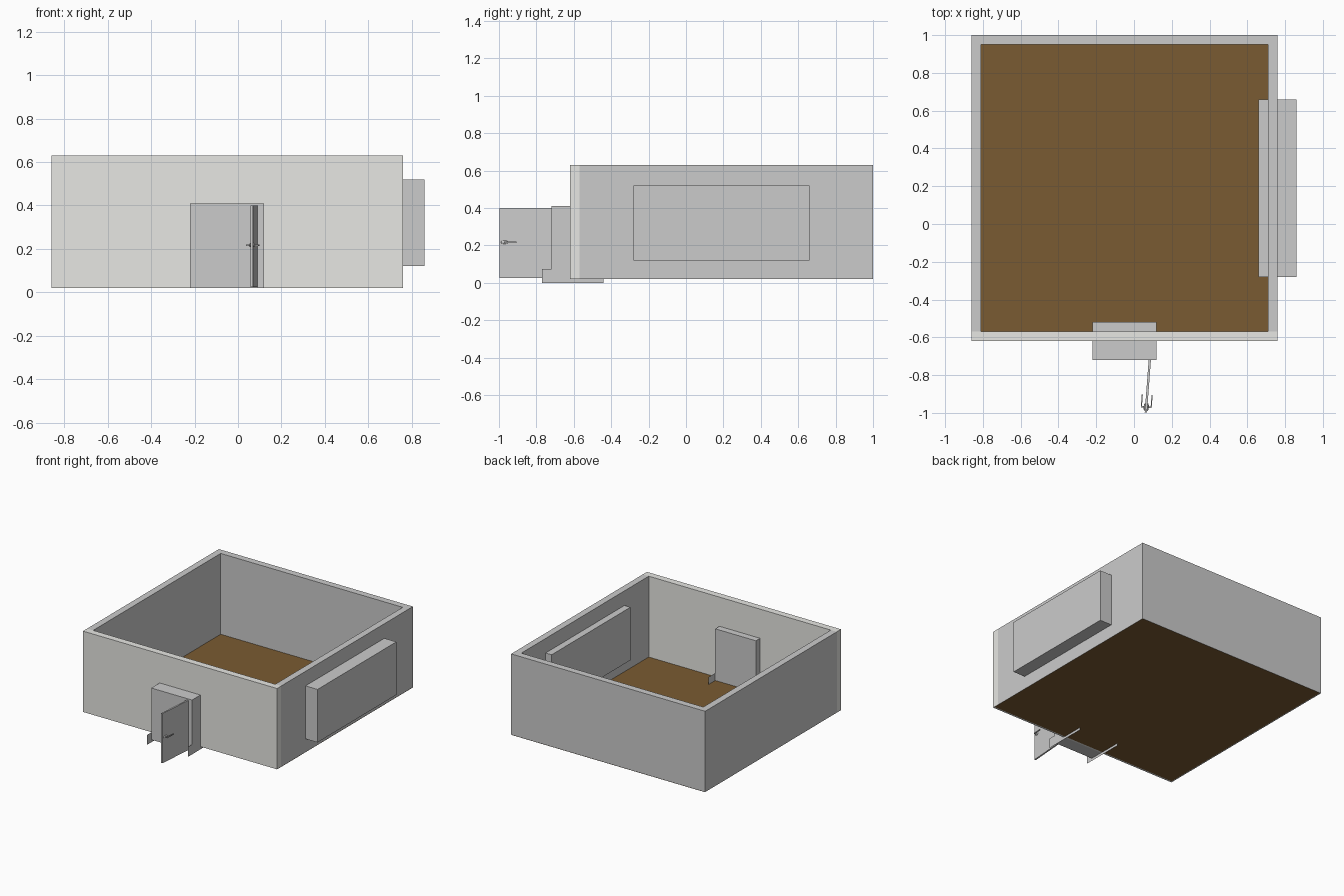
import bpy
import bmesh
from mathutils import Matrix, Vector

if "Cube" in bpy.data.objects:
    bpy.data.objects.remove(bpy.data.objects["Cube"])


def material(name, rgb):
    m = bpy.data.materials.new(name)
    m.diffuse_color = (*rgb, 1)
    m.use_nodes = True
    m.node_tree.nodes["Principled BSDF"].inputs["Base Color"].default_value = m.diffuse_color
    return m


def finish(bm, name, mat=None, matrix=None):
    me = bpy.data.meshes.new(name)
    bm.to_mesh(me)
    bm.free()
    ob = bpy.data.objects.new(name, me)
    bpy.context.collection.objects.link(ob)
    if matrix:
        ob.matrix_world = matrix
    if mat:
        me.materials.append(mat)
    return ob


def add_box(bm, lo, hi):
    lo, hi = Vector(lo), Vector(hi)
    m = Matrix.Translation((lo + hi) / 2) @ Matrix.Diagonal((*(hi - lo), 1))
    bmesh.ops.create_cube(bm, size=1, matrix=m)


def box(name, lo, hi, mat=None, matrix=None):
    bm = bmesh.new()
    add_box(bm, lo, hi)
    return finish(bm, name, mat, matrix)


def sheet(name, points, mat=None):
    bm = bmesh.new()
    bm.faces.new([bm.verts.new(p) for p in points])
    return finish(bm, name, mat)


brown = material("brown_floor", (0.195, 0.105, 0.032))
pale = material("pale_wall", (0.8, 0.8, 0.77))

BASE, TOP = 0.02, 0.63

# Left, back and right walls as one U-shaped extrusion
bm = bmesh.new()
outline = [(-0.86, -0.57), (-0.81, -0.57), (-0.81, 0.95), (0.71, 0.95),
           (0.71, -0.57), (0.76, -0.57), (0.76, 1.0), (-0.86, 1.0)]
face = bm.faces.new([bm.verts.new((x, y, BASE)) for x, y in outline])
ext = bmesh.ops.extrude_face_region(bm, geom=[face])
bmesh.ops.translate(bm, vec=(0, 0, TOP - BASE),
                    verts=[v for v in ext["geom"] if isinstance(v, bmesh.types.BMVert)])
bmesh.ops.recalc_face_normals(bm, faces=bm.faces)
finish(bm, "side_and_back_walls")

# Front wall and floor
box("front_wall", (-0.86, -0.62, BASE), (0.76, -0.57, TOP), pale)
z = BASE - 0.001
sheet("floor", [(-0.85, -0.605, z), (0.76, -0.605, z), (0.76, 1, z), (-0.85, 1, z)], brown)

# Window block and door surround
box("window_block", (0.66, -0.28, 0.12), (0.86, 0.66, 0.52))
box("door_surround", (-0.22, -0.72, BASE), (0.12, -0.52, 0.41))

# Thin skirting plates at both sides of the doorway
for side, x in (("left", -0.22), ("right", 0.1205)):
    sheet("doorway_plate_" + side,
          [(x, -0.77, 0), (x, -0.44, 0), (x, -0.44, 0.075), (x, -0.77, 0.075)])

# Open door, swung out about its hinge
hinge = Matrix.Translation((0.084, -0.715, 0)) @ Matrix.Rotation(-0.075, 4, 'Z')
box("door", (-0.006, -0.283, 0.025), (0.006, 0, 0.40), None, hinge)

# Lever handles on both faces: flattened rose, spindle and thin lever
for side, s in (("inner", -1), ("outer", 1)):
    bm = bmesh.new()
    rose = Matrix.Translation((s * 0.008, -0.255, 0.217)) @ Matrix.Diagonal((0.006, 0.02, 0.009, 1))
    bmesh.ops.create_uvsphere(bm, u_segments=12, v_segments=8, radius=1, matrix=rose)
    add_box(bm, (min(0, s * 0.028), -0.258, 0.214), (max(0, s * 0.028), -0.25, 0.22))
    add_box(bm, (s * 0.026 - 0.003, -0.255, 0.214), (s * 0.026 + 0.003, -0.19, 0.22))
    finish(bm, "door_handle_" + side, None, hinge)
